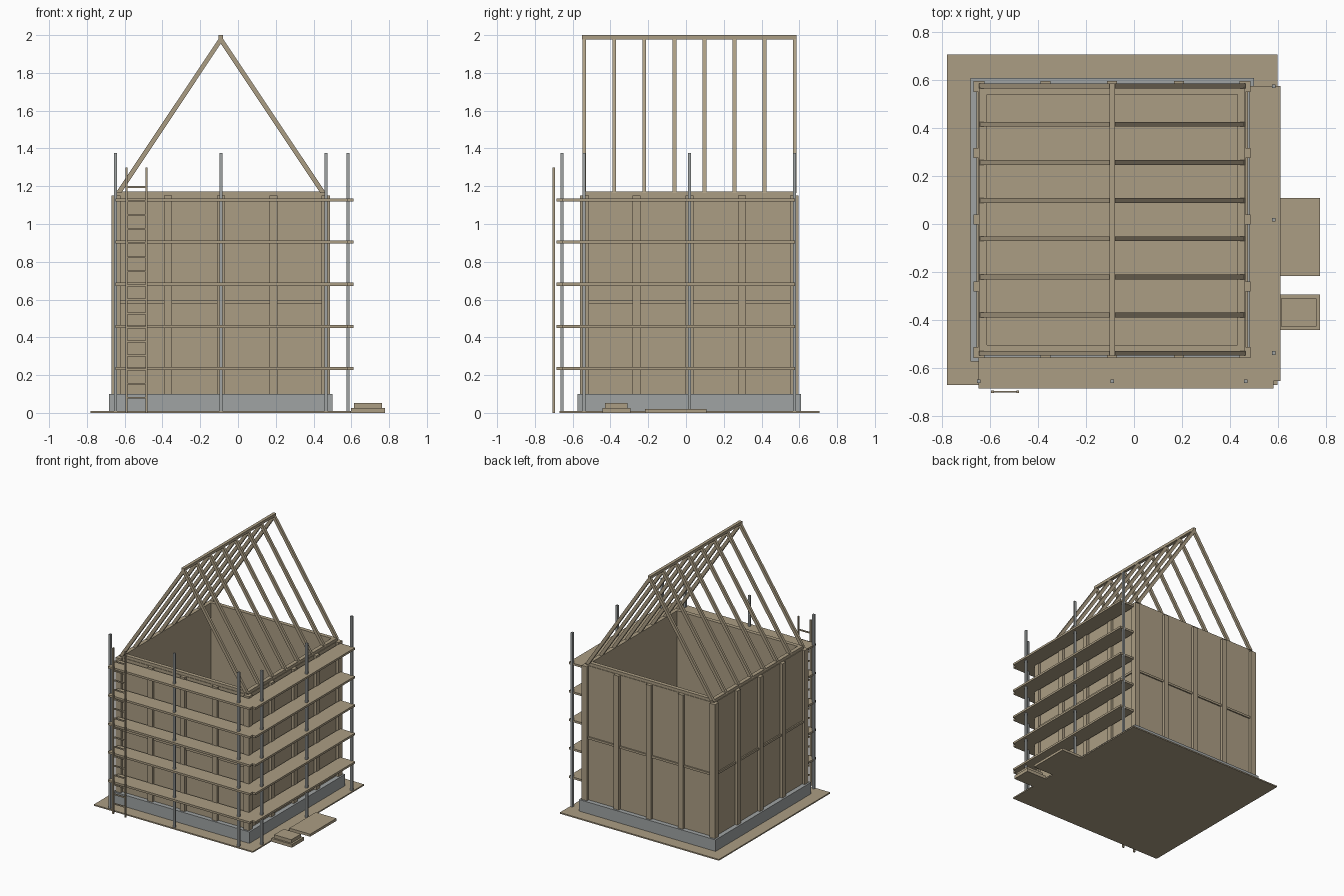
import bpy, bmesh
from mathutils import Matrix

cube = bpy.data.objects.get("Cube")
if cube:
    bpy.data.objects.remove(cube)

CX, CY = -0.091, 0.018      # centre of the building
WALL, INNER = 0.557, 0.522  # half widths of the wall faces


def material(name, rgb):
    m = bpy.data.materials.new(name)
    m.use_nodes = True
    m.diffuse_color = (*rgb, 1)
    m.node_tree.nodes["Principled BSDF"].inputs["Base Color"].default_value = (*rgb, 1)
    return m


TIMBER = material("tan timber", (0.41, 0.34, 0.23))
GREY = material("grey concrete and steel", (0.35, 0.37, 0.37))


def finish(name, bm, mat):
    bmesh.ops.recalc_face_normals(bm, faces=bm.faces)
    me = bpy.data.meshes.new(name)
    bm.to_mesh(me)
    bm.free()
    me.materials.append(mat)
    ob = bpy.data.objects.new(name, me)
    bpy.context.scene.collection.objects.link(ob)
    return ob


def box(name, x, y, z, mat=TIMBER):
    """Box from (low, high) pairs."""
    bm = bmesh.new()
    mid = [sum(p) / 2 for p in (x, y, z)]
    size = [p[1] - p[0] for p in (x, y, z)]
    bmesh.ops.create_cube(bm, size=1, matrix=Matrix.LocRotScale(mid, None, size))
    return finish(name, bm, mat)


def around(c, half):
    return (c - half, c + half)


def ring(name, outer, inner, z, mat=TIMBER):
    """Square frame around the building centre."""
    bm = bmesh.new()
    signs = [(-1, -1), (1, -1), (1, 1), (-1, 1)]
    loops = [[bm.verts.new((CX + sx * h, CY + sy * h, level)) for sx, sy in signs]
             for h, level in ((outer, z[0]), (outer, z[1]), (inner, z[1]), (inner, z[0]))]
    for k in range(4):
        a, b = loops[k], loops[(k + 1) % 4]
        for i in range(4):
            j = (i + 1) % 4
            bm.faces.new((a[i], a[j], b[j], b[i]))
    return finish(name, bm, mat)


# Ground, foundation, walls and top plate
box("ground", around(CX, 0.689), around(CY, 0.689), (0, 0.01))
ring("foundation", 0.592, INNER, (0.005, 0.1), GREY)
ring("walls", WALL, INNER, (0.1, 1.15))
ring("top_plate", 0.553, INNER, (1.15, 1.173))

# Middle rail, corner posts and studs on all four sides
ring("middle_rail", WALL + 0.01, WALL - 0.01, (0.58, 0.597))
for sx in (-1, 1):
    for sy in (-1, 1):
        box("corner_post", around(CX + sx * 0.555, 0.023), around(CY + sy * 0.555, 0.023), (0.1, 1.15))
for side in (-1, 1):
    for k in (-1, 0, 1):
        across, out = around(k * 0.279, 0.021), around(side * 0.562, 0.016)
        box("wall_stud", [CX + v for v in across], [CY + v for v in out], (0.1, 1.15))
        box("wall_stud", [CX + v for v in out], [CY + v for v in across], (0.1, 1.15))

# Roof: ridge beam and eight pairs of rafters
box("ridge_beam", around(CX, 0.012), around(CY, 0.568), (1.978, 2.0))
for i in range(8):
    y = CY - 0.557 + i * 0.1592
    for side in (-1, 1):
        bm = bmesh.new()
        profile = [(0.556, 1.165), (0.526, 1.165), (0, 1.955), (0, 1.998)]
        face = bm.faces.new([bm.verts.new((CX + side * px, y - 0.01, pz)) for px, pz in profile])
        extruded = bmesh.ops.extrude_face_region(bm, geom=[face])["geom"]
        moved = [v for v in extruded if isinstance(v, bmesh.types.BMVert)]
        bmesh.ops.translate(bm, verts=moved, vec=(0, 0.02, 0))
        finish("rafter", bm, TIMBER)

# Scaffold: poles and decks on the front and left sides
for k in (-1, 0, 1):
    box("front_pole", around(CX + k * 0.557, 0.008), around(-0.656, 0.008), (0, 1.375), GREY)
    box("side_pole", around(0.583, 0.008), around(CY + k * 0.557, 0.008), (0, 1.375), GREY)
for i in range(5):
    z = around(0.235 + i * 0.223, 0.008)
    box("front_deck", (-0.648, 0.583), (-0.686, -0.555), z)
    box("side_deck", (0.482, 0.612), (-0.655, 0.576), z)

# Ladder
for x in (-0.59, -0.485):
    box("ladder_rail", around(x, 0.006), (-0.706, -0.694), (0, 1.3))
for i in range(16):
    box("ladder_rung", (-0.59, -0.485), (-0.704, -0.696), around(0.08 + i * 0.0744, 0.005))

# Stacked boards beside the building
box("board_stack_long", (0.598, 0.777), (-0.217, 0.108), (0, 0.02))
box("board_stack_base", (0.598, 0.777), (-0.442, -0.295), (0, 0.026))
box("board_stack_top", (0.613, 0.762), (-0.428, -0.31), (0.026, 0.053))
